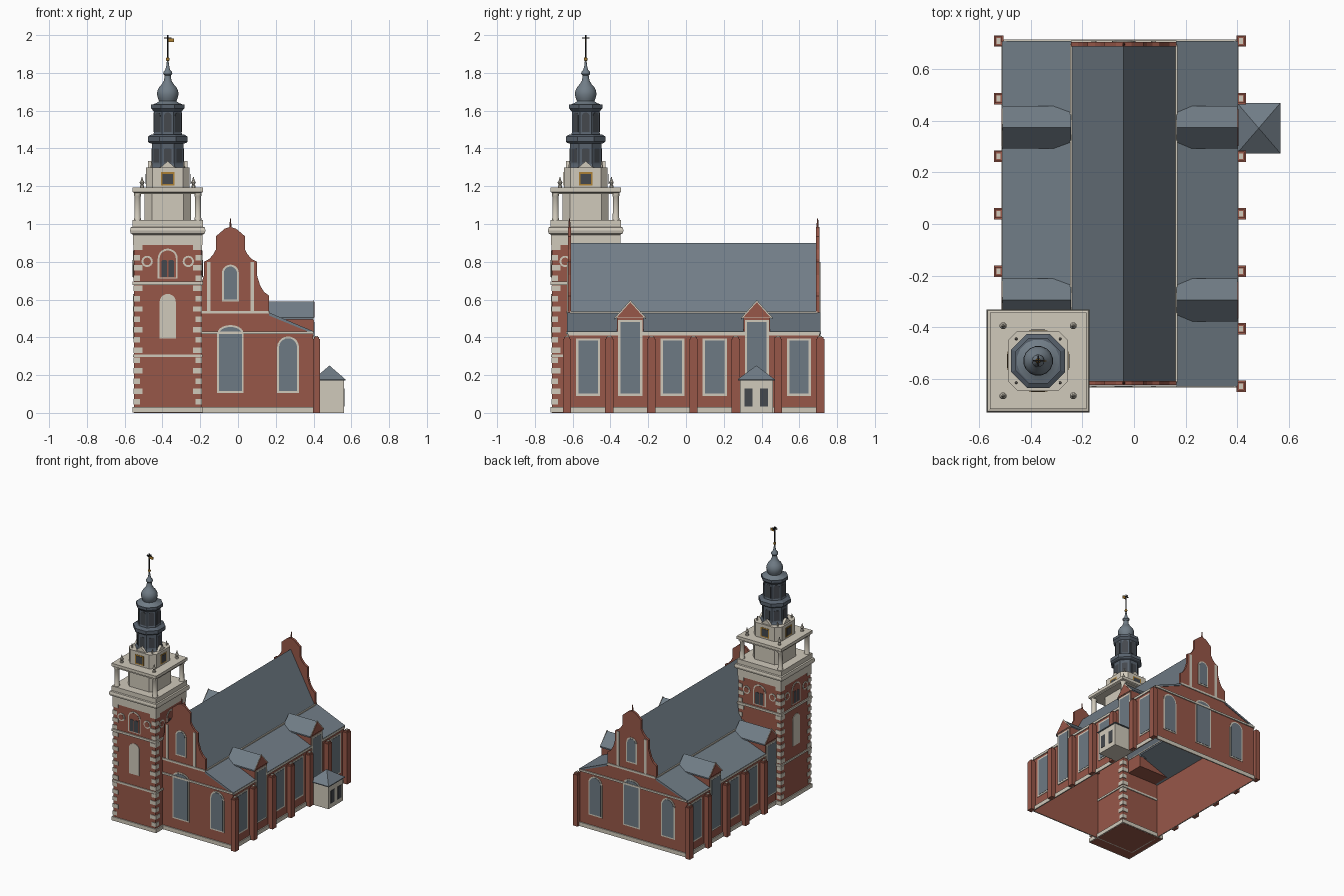
import bpy, bmesh, math
from mathutils import Vector

if "Cube" in bpy.data.objects:
    bpy.data.objects.remove(bpy.data.objects["Cube"])

def material(name, c):
    m = bpy.data.materials.new(name)
    m.diffuse_color = (*c, 1)
    m.use_nodes = True
    m.node_tree.nodes["Principled BSDF"].inputs["Base Color"].default_value = m.diffuse_color
    return m

BRICK = material("brick", (0.31, 0.096, 0.066))
CREAM = material("cream stone", (0.63, 0.585, 0.495))
SLATE = material("slate", (0.165, 0.205, 0.242))
DARK = material("dark slate", (0.098, 0.122, 0.153))
GLASS = material("window glass", (0.155, 0.195, 0.23))
SHADE = material("dark opening", (0.058, 0.065, 0.075))
GOLD = material("gold", (0.42, 0.22, 0.035))
BLACK = material("black iron", (0.015, 0.015, 0.017))

def finish(name, bm, mat, smooth=False, drop=None):
    bmesh.ops.recalc_face_normals(bm, faces=bm.faces[:])
    if drop:
        bm.normal_update()
        bmesh.ops.delete(bm, geom=[f for f in bm.faces if drop(f.normal)], context='FACES')
    me = bpy.data.meshes.new(name)
    bm.to_mesh(me)
    bm.free()
    me.materials.append(mat)
    ob = bpy.data.objects.new(name, me)
    bpy.context.collection.objects.link(ob)
    if smooth:
        bpy.ops.object.select_all(action='DESELECT')
        ob.select_set(True)
        bpy.context.view_layer.objects.active = ob
        bpy.ops.object.shade_smooth_by_angle(angle=math.radians(40))
    return ob

def prism(name, pts, vec, mat, drop=None):
    """Extrude a flat 3D outline along a vector; drop removes faces by normal."""
    bm = bmesh.new()
    f = bm.faces.new([bm.verts.new(p) for p in pts])
    r = bmesh.ops.extrude_face_region(bm, geom=[f])
    bmesh.ops.translate(bm, vec=Vector(vec), verts=[v for v in r["geom"] if isinstance(v, bmesh.types.BMVert)])
    return finish(name, bm, mat, drop=drop)

def box(name, x0, x1, y0, y1, z0, z1, mat):
    return prism(name, [(x0, y0, z0), (x1, y0, z0), (x1, y1, z0), (x0, y1, z0)], (0, 0, z1 - z0), mat)

def section(name, xz, y0, y1, mat, drop=None):
    return prism(name, [(x, y0, z) for x, z in xz], (0, y1 - y0, 0), mat, drop)

def plate(name, uz, at, deg, thick, mat, back=-0.001):
    """Flat plate on a wall facing direction deg; u runs right along the wall."""
    n = Vector((round(math.cos(math.radians(deg)), 6), round(math.sin(math.radians(deg)), 6), 0))
    t = Vector((-n.y, n.x, 0))
    o = Vector((at[0], at[1], 0)) - n * back
    return prism(name, [o + t * u + Vector((0, 0, z)) for u, z in uz], n * (thick + back), mat)

def lathe(name, prof, c, n, mat, smooth=False):
    """Turned shape; prof holds (flat half width, z)."""
    bm = bmesh.new()
    k = 1 / math.cos(math.pi / n)
    rings = []
    for r, z in prof:
        rings.append([bm.verts.new((c[0] + k * r * math.cos((2 * i + 1) * math.pi / n),
                                    c[1] + k * r * math.sin((2 * i + 1) * math.pi / n), z)) for i in range(n)])
    for a, b in zip(rings, rings[1:]):
        for i in range(n):
            bm.faces.new((a[i], a[(i + 1) % n], b[(i + 1) % n], b[i]))
    bm.faces.new(rings[0])
    bm.faces.new(rings[-1])
    return finish(name, bm, mat, smooth)

def chamfered(name, c, h, f, z0, z1, mat):
    """Square block with cut corners: half width h, half flat f."""
    pts = [(h, -f), (h, f), (f, h), (-f, h), (-h, f), (-h, -f), (-f, -h), (f, -h)]
    return prism(name, [(c[0] + x, c[1] + y, z0) for x, y in pts], (0, 0, z1 - z0), mat)

def rect(w, z0, z1, u=0):
    return [(u - w, z0), (u + w, z0), (u + w, z1), (u - w, z1)]

def arch(w, z0, z1, rise=None, u=0):
    rise = w if rise is None else rise
    top = [(u + w * math.cos(math.pi * i / 10), z1 - rise + rise * math.sin(math.pi * i / 10)) for i in range(11)]
    return [(u - w, z0), (u + w, z0)] + top

def disc(u, z, r):
    return [(u + r * math.cos(math.pi * i / 8), z + r * math.sin(math.pi * i / 8)) for i in range(16)]

# Main body: hollow nave with two lower aisles, open below
L, R, F, B, NX, NH = -0.506, 0.396, -0.625, 0.706, -0.04, 0.205
NL, NR = NX - NH, NX + NH
section("body_walls", [(L, 0), (R, 0), (R, 0.42), (NR, 0.52), (NL, 0.52), (L, 0.42)], F, B, BRICK,
        lambda n: abs(n.z) > 0.3)
section("nave_roof", [(NL, 0.525), (NR, 0.525), (NX, 0.90)], F + 0.01, B - 0.015, SLATE, lambda n: n.z < 0.1)
for edge, inner, s, deg in ((L, NL, -1, 180), (R, NR, 1, 0)):
    out = edge + s * 0.005
    section("aisle_roof", [(inner, 0.515), (out, 0.418), (out, 0.431), (inner, 0.531)], F - 0.005, B + 0.005, SLATE)
    plate("eaves_band", rect((B - F) / 2, 0.411, 0.428), (edge, (F + B) / 2), deg, 0.007, CREAM)
    plate("side_plinth", rect((B - F) / 2 + 0.006, 0, 0.03), (edge, (F + B) / 2), deg, 0.009, CREAM)
    box("nave_gutter", inner - 0.004, inner + 0.004, F + 0.01, B - 0.01, 0.526, 0.538, CREAM)

# End walls: scrolled gables, bands and arched windows
half = [(0.205, 0.515), (0.205, 0.62), (0.178, 0.64), (0.157, 0.675), (0.14, 0.73), (0.14, 0.80),
        (0.112, 0.815), (0.09, 0.84), (0.077, 0.865), (0.077, 0.935)]
outline = half + [(0.03, 0.975), (0, 0.985), (-0.03, 0.975)] + [(-x, z) for x, z in reversed(half)]
for wy, deg, y0, y1 in ((F, -90, F, F + 0.016), (B, 90, B - 0.018, B)):
    section("scrolled_gable", [(NX + x, z) for x, z in outline], y0, y1, BRICK)
    lathe("gable_finial", [(0.005, 0.975), (0.005, 0.995), (0.002, 1.03)], (NX, (y0 + y1) / 2), 6, BRICK)
    for s in (-1, 1):
        plate("gable_strip", rect(0.01, 0.53, 0.80, s * 0.115), (NX, wy), deg, 0.005, CREAM)
    plate("gable_band", rect(NH, 0.525, 0.54), (NX, wy), deg, 0.007, CREAM)
    plate("wall_band", rect((R - L) / 2, 0.417, 0.431), ((L + R) / 2, wy), deg, 0.009, CREAM)
    plate("end_plinth", rect((R - L) / 2 + 0.006, 0, 0.03), ((L + R) / 2, wy), deg, 0.009, CREAM)
    wins = [(NX, 0.07, 0.105, 0.465, 0.045), (NX, 0.045, 0.59, 0.785, 0.045), (0.265, 0.058, 0.105, 0.405, 0.058)]
    if deg == 90:
        wins.append((-0.345, 0.058, 0.105, 0.405, 0.058))
    for x, w, z0, z1, rise in wins:
        s = -1 if deg == 90 else 1
        plate("end_window_frame", arch(w, z0, z1, rise), (x, wy), deg, 0.004, CREAM)
        plate("end_window", arch(w - 0.01, z0 + 0.01, z1 - 0.01, rise - 0.008), (x, wy), deg, 0.006, GLASS)

# Side walls: buttresses, windows and cross dormers
Y0, STEP = 0.71, 0.2233
for edge, inner, s, deg in ((L, NL, -1, 180), (R, NR, 1, 0)):
    for i in range(7):
        y = Y0 - STEP * i
        if s < 0 and i > 4:
            continue
        x0, x1 = sorted((edge + s * 0.001, edge + s * 0.038))
        box("buttress", x0, x1, y - 0.022, y + 0.022, 0, 0.39, BRICK)
        box("buttress_cap", x0 + 0.005, x1 - 0.005, y - 0.017, y + 0.017, 0.385, 0.402, BRICK)
        box("buttress_cap_stone", x0 + 0.011, x1 - 0.011, y - 0.011, y + 0.011, 0.40, 0.406, CREAM)
    for i in range(6):
        y, tall = Y0 - STEP * (i + 0.5), i in (1, 4)
        if s < 0 and i == 5:
            continue
        z1 = 0.492 if tall else 0.395
        plate("side_window_frame", rect(0.064, 0.09, z1), (edge, y), deg, 0.004 if not tall else 0.0075, CREAM)
        plate("side_window", rect(0.051, 0.102, z1 - 0.012), (edge, y), deg, 0.006 if not tall else 0.0085, GLASS)
        if tall:
            depth = abs(edge - inner)
            walls = [(-0.07, 0.425), (0.07, 0.425), (0.07, 0.505), (0, 0.575), (-0.07, 0.505)]
            plate("dormer_walls", walls, (edge, y), deg, 0.003, BRICK, depth)
            cover = [(-0.083, 0.495), (0, 0.575), (0.083, 0.495), (0.083, 0.505), (0, 0.59), (-0.083, 0.505)]
            plate("dormer_roof", cover, (edge, y), deg, 0.004, SLATE, depth)
            plate("dormer_coping", [(-0.084, 0.503), (0.084, 0.503), (0, 0.597)], (edge, y), deg, 0.006, CREAM, -0.003)
            plate("dormer_gable", [(-0.072, 0.505), (0.072, 0.505), (0, 0.586)], (edge, y), deg, 0.009, BRICK)

# Small side annex
box("annex_walls", R + 0.001, 0.56, 0.285, 0.46, 0, 0.176, CREAM)
roof = lathe("annex_roof", [(0.098, 0.172), (0.098, 0.178), (0.001, 0.25)], (0, 0), 4, SLATE)
roof.scale.x, roof.location = 0.86, (0.484, 0.372, 0)
for u in (-0.041, 0.041):
    plate("annex_window", rect(0.022, 0.035, 0.13, u), (0.56, 0.372), 0, 0.004, SHADE)

# Tower shaft with quoins, bands and openings
C, H = (-0.372, -0.531), 0.178
lathe("tower_shaft", [(H, 0), (H, 0.90)], C, 4, BRICK)
for name, z0, z1, w in (("plinth", 0.001, 0.03, 0.186), ("lower_band", 0.295, 0.31, 0.184), ("upper_band", 0.678, 0.695, 0.186)):
    lathe("tower_" + name, [(w, z0), (w, z1)], C, 4, CREAM)
for sx in (-1, 1):
    for sy in (-1, 1):
        for i in range(16):
            q = 0.024 if i % 2 else 0.018
            x, y, z = C[0] + sx * (H + 0.004 - q), C[1] + sy * (H + 0.004 - q), 0.045 + i * 0.0545
            box("quoin", x - q, x + q, y - q, y + q, z, z + 0.029, CREAM)
for deg in (0, 90, 180, 270):
    a = math.radians(deg)
    at = (C[0] + H * math.cos(a), C[1] + H * math.sin(a))
    if deg > 90:
        plate("tower_niche", arch(0.043, 0.395, 0.63), at, deg, 0.005, CREAM)
    plate("belfry_arch_frame", arch(0.053, 0.712, 0.87), at, deg, 0.004, CREAM)
    plate("belfry_arch_brick", arch(0.043, 0.718, 0.86), at, deg, 0.006, BRICK)
    for u in (-0.018, 0.018):
        plate("belfry_light", arch(0.015, 0.72, 0.81, 0.008, u), at, deg, 0.008, SHADE)
    for u in (-0.109, 0.109):
        plate("round_frame", disc(u, 0.802, 0.03), at, deg, 0.005, CREAM)
        plate("round_panel", disc(u, 0.802, 0.02), at, deg, 0.007, BRICK)

# Stone cornice, open belfry stage and clock stage
lathe("tower_cornice", [(0.183, 0.89), (0.183, 0.943), (0.196, 0.95), (0.2, 0.965), (0.196, 0.982),
                        (0.186, 0.985), (0.186, 1.02)], C, 4, CREAM)
chamfered("belfry_core", C, 0.122, 0.083, 1.01, 1.17, CREAM)
lathe("belfry_cornice", [(0.178, 1.158), (0.178, 1.165), (0.187, 1.17), (0.187, 1.192)], C, 4, CREAM)
for sx in (-1, 1):
    for sy in (-1, 1):
        lathe("belfry_column", [(0.019, 1.015), (0.019, 1.028), (0.017, 1.032), (0.016, 1.145), (0.019, 1.15), (0.019, 1.16)],
              (C[0] + sx * 0.16, C[1] + sy * 0.16), 12, CREAM, True)
        lathe("corner_urn", [(0.011, 1.19), (0.011, 1.203), (0.006, 1.206), (0.013, 1.22), (0.006, 1.232), (0.002, 1.25)],
              (C[0] + sx * 0.136, C[1] + sy * 0.136), 8, CREAM)
        lathe("clock_stage_finial", [(0.005, 1.29), (0.005, 1.31), (0.002, 1.33)],
              (C[0] + sx * 0.085, C[1] + sy * 0.085), 6, CREAM)
chamfered("clock_stage", C, 0.116, 0.08, 1.19, 1.298, CREAM)
for deg in (0, 90, 180, 270):
    a = math.radians(deg)
    at = (C[0] + 0.116 * math.cos(a), C[1] + 0.116 * math.sin(a))
    plate("clock_pediment", [(-0.05, 1.29), (0.05, 1.29), (0, 1.333)], at, deg, -0.012, CREAM, 0.04)
    plate("clock_frame", rect(0.036, 1.203, 1.275), at, deg, 0.003, GOLD)
    plate("clock_face", rect(0.027, 1.212, 1.266), at, deg, 0.005, SHADE)

# Two-tier octagonal lantern
lathe("lantern_lower", [(0.095, 1.295), (0.086, 1.31), (0.083, 1.32), (0.083, 1.425), (0.098, 1.43), (0.105, 1.437),
                        (0.105, 1.463), (0.085, 1.475)], C, 8, DARK)
lathe("lantern_upper", [(0.078, 1.47), (0.073, 1.485), (0.073, 1.595), (0.082, 1.605), (0.088, 1.612), (0.088, 1.632)], C, 8, DARK)
for i in range(8):
    a = math.radians(45 * i)
    for r, w, z0, z1, rise in ((0.083, 0.019, 1.325, 1.40, 0.004), (0.073, 0.02, 1.488, 1.59, 0.02)):
        plate("lantern_window", arch(w, z0, z1, rise), (C[0] + r * math.cos(a), C[1] + r * math.sin(a)), 45 * i, 0.003, SHADE)

# Onion dome, spire and weathervane
lathe("onion_dome", [(0.087, 1.63), (0.06, 1.64), (0.046, 1.65), (0.052, 1.665), (0.057, 1.685), (0.055, 1.705),
                     (0.045, 1.725), (0.03, 1.742), (0.02, 1.76), (0.016, 1.785), (0.024, 1.795), (0.023, 1.805),
                     (0.012, 1.818), (0.007, 1.84), (0.004, 1.87)], C, 16, SLATE, True)
lathe("gold_ball", [(0.002, 1.862), (0.008, 1.866), (0.01, 1.873), (0.008, 1.88), (0.002, 1.884)], C, 10, GOLD, True)
lathe("vane_rod", [(0.004, 1.87), (0.004, 2.0)], C, 6, BLACK)
box("vane_bar_x", C[0] - 0.02, C[0] + 0.02, C[1] - 0.003, C[1] + 0.003, 1.982, 1.988, BLACK)
box("vane_bar_y", C[0] - 0.003, C[0] + 0.003, C[1] - 0.02, C[1] + 0.02, 1.982, 1.988, BLACK)
box("vane_flag", C[0], C[0] + 0.032, C[1] - 0.002, C[1] + 0.002, 1.963, 1.983, GOLD)
